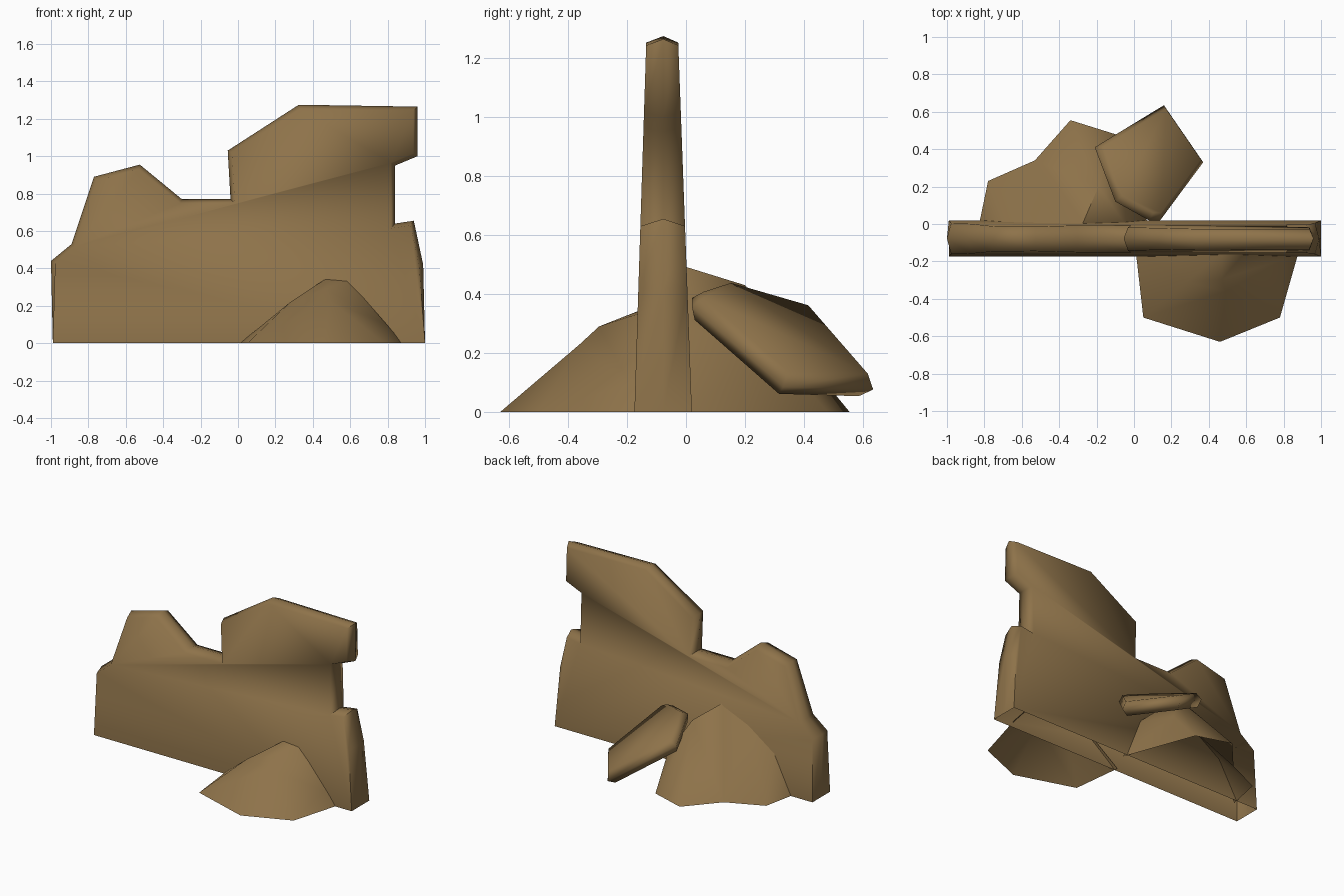
import bpy, bmesh, math
from mathutils import Vector

if "Cube" in bpy.data.objects:
    bpy.data.objects.remove(bpy.data.objects["Cube"])

stone = bpy.data.materials.new("sandstone_brown")
stone.diffuse_color = (0.27, 0.17, 0.068, 1)
stone.use_nodes = True
stone.node_tree.nodes["Principled BSDF"].inputs["Base Color"].default_value = stone.diffuse_color


def make(name, verts, faces, angle):
    bm = bmesh.new()
    vs = [bm.verts.new(v) for v in verts]
    for f in faces:
        bm.faces.new([vs[i] for i in f])
    bmesh.ops.recalc_face_normals(bm, faces=bm.faces)
    me = bpy.data.meshes.new(name)
    bm.to_mesh(me)
    bm.free()
    me.materials.append(stone)
    me.shade_smooth()
    me.set_sharp_from_angle(angle=math.radians(angle))
    ob = bpy.data.objects.new(name, me)
    bpy.context.collection.objects.link(ob)
    return ob


def inset(pts, amount):
    """Move each outline corner inward (counter-clockwise outline)."""
    out = []
    for i, p in enumerate(pts):
        p = Vector(p)
        a = (p - Vector(pts[i - 1])).normalized()
        b = (Vector(pts[(i + 1) % len(pts)]) - p).normalized()
        na, nb = Vector((-a.y, a.x)), Vector((-b.y, b.x))
        out.append(p + (na + nb) / max(0.5, 1 + na.dot(nb)) * amount(p))
    return out


def ridged_plate(name, outline, amount, place, open_edge=None):
    """Plate whose rim rises to a ridge; place(u, v, side) maps to 3D."""
    small = inset(outline, amount)
    n = len(outline)
    verts = [place(*p, -1) for p in small]
    verts += [place(*p, 0) for p in outline]
    verts += [place(*p, 1) for p in small]
    faces = [list(range(n)), list(range(2 * n, 3 * n))]
    for r in (0, n):
        for i in range(n):
            j = (i + 1) % n
            if i != open_edge:
                faces.append([r + i, r + j, r + n + j, r + n + i])
    return make(name, verts, faces, 80)


# Broken wall, tapering upward, open underneath
wall = [(-0.99, 0), (1, 0), (0.99, 0.42), (0.94, 0.655), (0.84, 0.64),
        (0.84, 0.95), (0.96, 1.0), (0.96, 1.265), (0.325, 1.275),
        (-0.055, 1.03), (-0.04, 0.77), (-0.3, 0.77), (-0.525, 0.955),
        (-0.77, 0.89), (-0.89, 0.53), (-1, 0.44)]


def wall_place(x, z, side):
    y = {-1: -0.175 + 0.032 * z, 0: -0.077, 1: 0.02 - 0.037 * z}[side]
    return (x, y, z)


ridged_plate("broken_wall", wall, lambda p: 0.022 if p.y > 0.1 else 0, wall_place, 0)

# Fallen slab leaning on the rear rubble
slab = [(0.37, 0.33), (0.16, 0.635), (-0.21, 0.41), (-0.1, 0.12), (0.08, 0.02), (0.14, 0.02)]
normal = Vector((0.48, 0.40, 1)).normalized()


def slab_place(x, y, side):
    z = 0.085 - 0.48 * (x - 0.37) - 0.36 * (y - 0.33) + 0.18 * max(0, 0.3 - y)
    return Vector((x, y, z)) + normal * 0.045 * side


ridged_plate("fallen_slab", slab, lambda p: 0.025, slab_place)

# Front rubble heap, open underneath
make("front_rubble",
     [(0.01, -0.15, 0), (0.05, -0.5, 0), (0.46, -0.63, 0), (0.78, -0.5, 0), (0.88, -0.15, 0),
      (0.28, -0.31, 0.22), (0.47, -0.295, 0.29), (0.8, -0.19, 0.095),
      (0.47, -0.155, 0.345), (0.59, -0.155, 0.335), (0.49, -0.36, 0.23)],
     [(0, 1, 5), (1, 2, 10), (1, 10, 5), (5, 10, 6), (10, 7, 6), (2, 3, 10), (3, 7, 10),
      (3, 4, 7), (6, 7, 9), (6, 9, 8), (5, 6, 8), (0, 5, 8), (7, 4, 9)], 60)

# Rear rubble heap, open underneath
make("rear_rubble",
     [(-0.83, -0.01, 0), (-0.78, 0.23, 0), (-0.53, 0.34, 0), (-0.34, 0.555, 0),
      (-0.1, 0.48, 0), (0.08, -0.01, 0), (-0.68, -0.01, 0.28), (-0.47, -0.01, 0.42),
      (-0.28, -0.01, 0.495), (-0.19, 0.2, 0.43), (-0.07, 0.3, 0.21), (-0.04, -0.01, 0.29)],
     [(0, 1, 6), (1, 2, 7), (1, 7, 6), (2, 8, 7), (2, 9, 8), (2, 3, 9), (3, 4, 9),
      (4, 10, 9), (10, 11, 9), (9, 11, 8), (4, 5, 10), (5, 11, 10)], 60)
